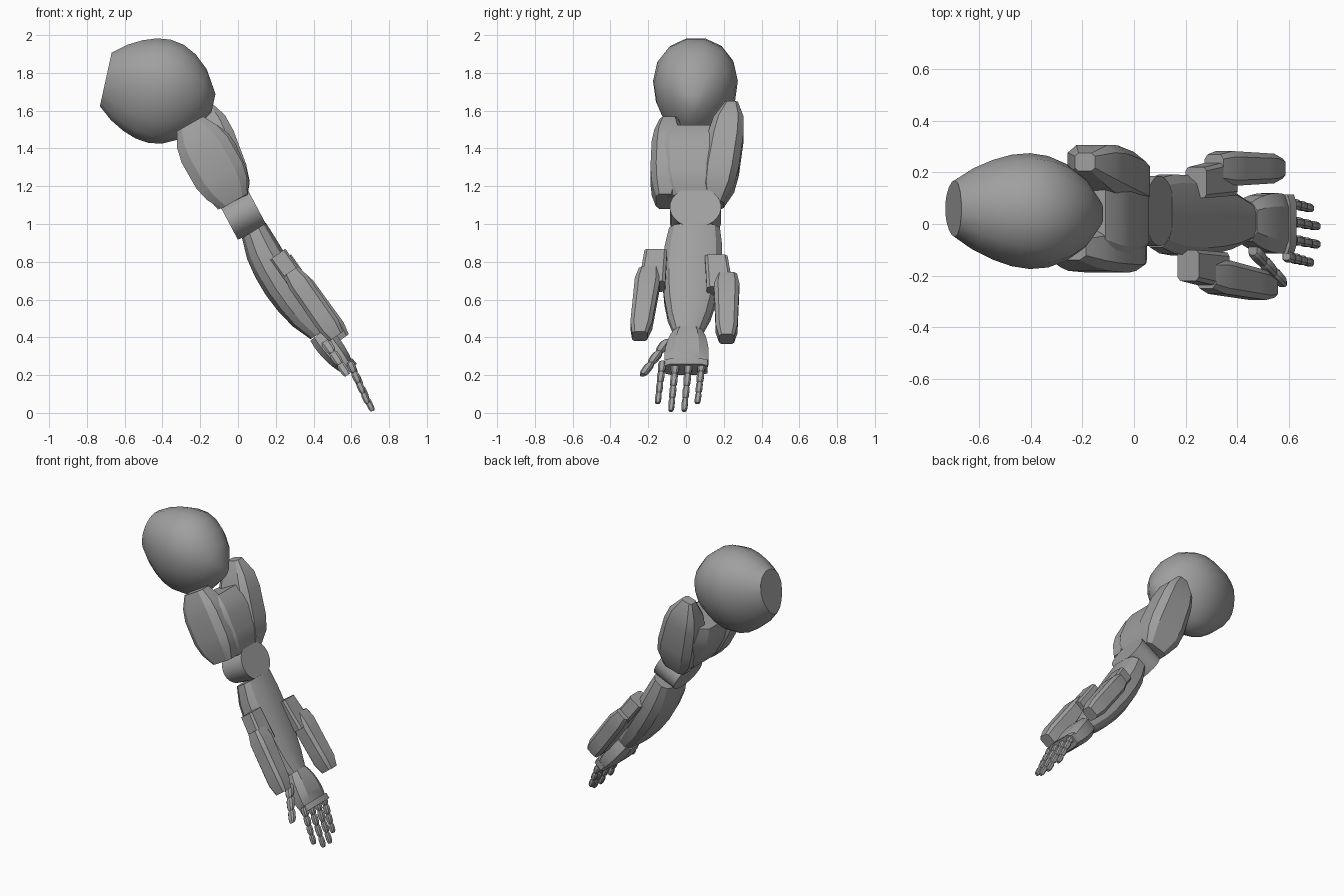
import bpy
import bmesh
import math
from mathutils import Vector

cube = bpy.data.objects.get("Cube")
if cube:
    bpy.data.objects.remove(cube)

shade = (0.35, 0.35, 0.35, 1)
grey = bpy.data.materials.new("plain grey")
grey.use_nodes = True
grey.diffuse_color = shade
grey.node_tree.nodes["Principled BSDF"].inputs["Base Color"].default_value = shade


def blend(pair, t):
    return pair[0] + (pair[1] - pair[0]) * t


def signed_power(value, power):
    return math.copysign(abs(value) ** power, value)


def limb(name, start, end, depth, width, depth_bulge=0, width_bulge=0, sides=8,
         boxy=1, pinch=0, sag=0, lean=1, plateau=1, steps=6, sharp=25):
    """Tapered, bulging solid from start to end; width runs along y.
    Lean moves the bulge towards the end, plateau flattens its middle."""
    start, end = Vector(start), Vector(end)
    axis = end - start
    up = Vector((-axis.z, 0, axis.x)).normalized()
    if up.z < 0 and up.x < 0:
        up.negate()
    across = Vector((0, 1, 0))
    corner = math.cos(math.pi / sides) ** boxy
    bm = bmesh.new()
    rings = []
    for step in range(steps + 1):
        t = step / steps
        swell = min(1, plateau * max(0, math.sin(math.pi * t ** lean))) ** 0.7
        high = (blend(depth, t) + depth_bulge * swell) / 2
        wide = (blend(width, t) + width_bulge * swell) / 2
        middle = start + axis * t - up * sag * swell
        ring = []
        for side in range(sides):
            turn = 2 * math.pi * (side + 0.5) / sides
            c = signed_power(math.cos(turn), boxy) / corner
            s = signed_power(math.sin(turn), boxy) / corner
            s *= 1 - pinch * (1 - c) / 2
            ring.append(bm.verts.new(middle + up * high * c + across * wide * s))
        rings.append(ring)
    for near, far in zip(rings, rings[1:]):
        for i in range(sides):
            bm.faces.new((near[i - 1], near[i], far[i], far[i - 1]))
    bm.faces.new(rings[0])
    bm.faces.new(rings[-1])
    bmesh.ops.recalc_face_normals(bm, faces=bm.faces)
    mesh = bpy.data.meshes.new(name)
    bm.to_mesh(mesh)
    bm.free()
    mesh.materials.append(grey)
    part = bpy.data.objects.new(name, mesh)
    bpy.context.collection.objects.link(part)
    bpy.ops.object.select_all(action="DESELECT")
    part.select_set(True)
    bpy.context.view_layer.objects.active = part
    bpy.ops.object.shade_smooth_by_angle(angle=math.radians(sharp))


def digit(name, start, end, thickness, parts):
    """Finger made of slightly swollen segments that meet at thin joints."""
    start, end = Vector(start), Vector(end)
    for part in range(parts):
        size = thickness * (1 - part / 15)
        limb(f"{name}_segment_{part + 1}",
             start.lerp(end, part / parts), start.lerp(end, (part + 1) / parts),
             depth=(size * 0.7, size * 0.6), width=(size * 0.7, size * 0.6),
             depth_bulge=size * 0.3, width_bulge=size * 0.3, boxy=0.7, plateau=1.5)


# Shoulder: egg with a blunt outer end, fullest towards the arm, narrow underneath
limb("shoulder", start=(-0.7, 0.06, 1.765), end=(-0.13, 0.04, 1.64),
     depth=(0.29, 0.1), width=(0.25, 0.1), depth_bulge=0.37, width_bulge=0.34,
     sides=16, pinch=0.3, lean=1.2, steps=8, sharp=50)

# Upper arm: broad core between two side plates
limb("upper_arm", start=(-0.2, 0.05, 1.48), end=(-0.02, 0.04, 1.12),
     depth=(0.2, 0.16), width=(0.34, 0.27), depth_bulge=0.1, width_bulge=0.1,
     boxy=0.5, plateau=1.3)
limb("front_arm_plate", start=(-0.255, -0.09, 1.53), end=(-0.02, -0.11, 1.12),
     depth=(0.16, 0.16), width=(0.1, 0.1), depth_bulge=0.12, width_bulge=0.07,
     boxy=0.5, plateau=1.2)
limb("back_arm_plate", start=(-0.19, 0.24, 1.64), end=(-0.03, 0.15, 1.1),
     depth=(0.08, 0.16), width=(0.07, 0.1), depth_bulge=0.13, width_bulge=0.11,
     boxy=0.5, plateau=1.4)

# Elbow: round drum across the arm
limb("elbow_joint", start=(0.1, 0.05, 1.09), end=(-0.05, 0.05, 1.01),
     depth=(0.24, 0.21), width=(0.27, 0.27), sides=28, steps=1)

# Forearm: sags below its axis and tapers to the wrist
limb("forearm", start=(0.085, 0.045, 0.965), end=(0.43, 0.01, 0.42),
     depth=(0.15, 0.11), width=(0.27, 0.15), depth_bulge=0.07, width_bulge=0.09,
     sides=12, boxy=0.75, sag=0.03)

# Side pods: short mount and long casing on each side of the forearm
for name, side, shift, lift, flare in (("front", -1, 0, 0.195, 0.245),
                                       ("back", 1, 0.03, 0.215, 0.215)):
    limb(f"{name}_pod_mount", start=(0.21 + shift, side * 0.16, 0.84 - shift),
         end=(0.33 + shift, side * 0.18, 0.67 - shift),
         depth=(0.1, 0.1), width=(0.12, 0.14), boxy=0.3, steps=1)
    limb(f"{name}_pod", start=(0.28 + shift, side * lift, 0.75 - shift),
         end=(0.52 + shift, side * flare, 0.405 - shift / 2),
         depth=(0.09, 0.09), width=(0.11, 0.08), depth_bulge=0.03, width_bulge=0.03,
         boxy=0.45, plateau=2)

# Hand with a ledge for the fingers
limb("hand", start=(0.43, 0.01, 0.42), end=(0.575, 0, 0.24),
     depth=(0.12, 0.08), width=(0.15, 0.22), depth_bulge=0.03, width_bulge=0.04, boxy=0.65)
limb("knuckle_bar", start=(0.57, 0, 0.26), end=(0.595, 0, 0.23),
     depth=(0.09, 0.09), width=(0.23, 0.23), boxy=0.4, steps=1)

# Thumb and fingers, the middle two reaching furthest
digit("thumb", (0.46, -0.1, 0.38), (0.58, -0.23, 0.2), thickness=0.055, parts=3)
for i, name in enumerate(("index", "middle", "ring", "little")):
    y = 0.07 * i - 0.125
    low = 0.005 + 0.02 * (i - 1.5) ** 2
    digit(f"{name}_finger", (0.59, y, 0.27), (0.72 - low * 0.65, y - 0.025, low),
          thickness=0.043, parts=4)
